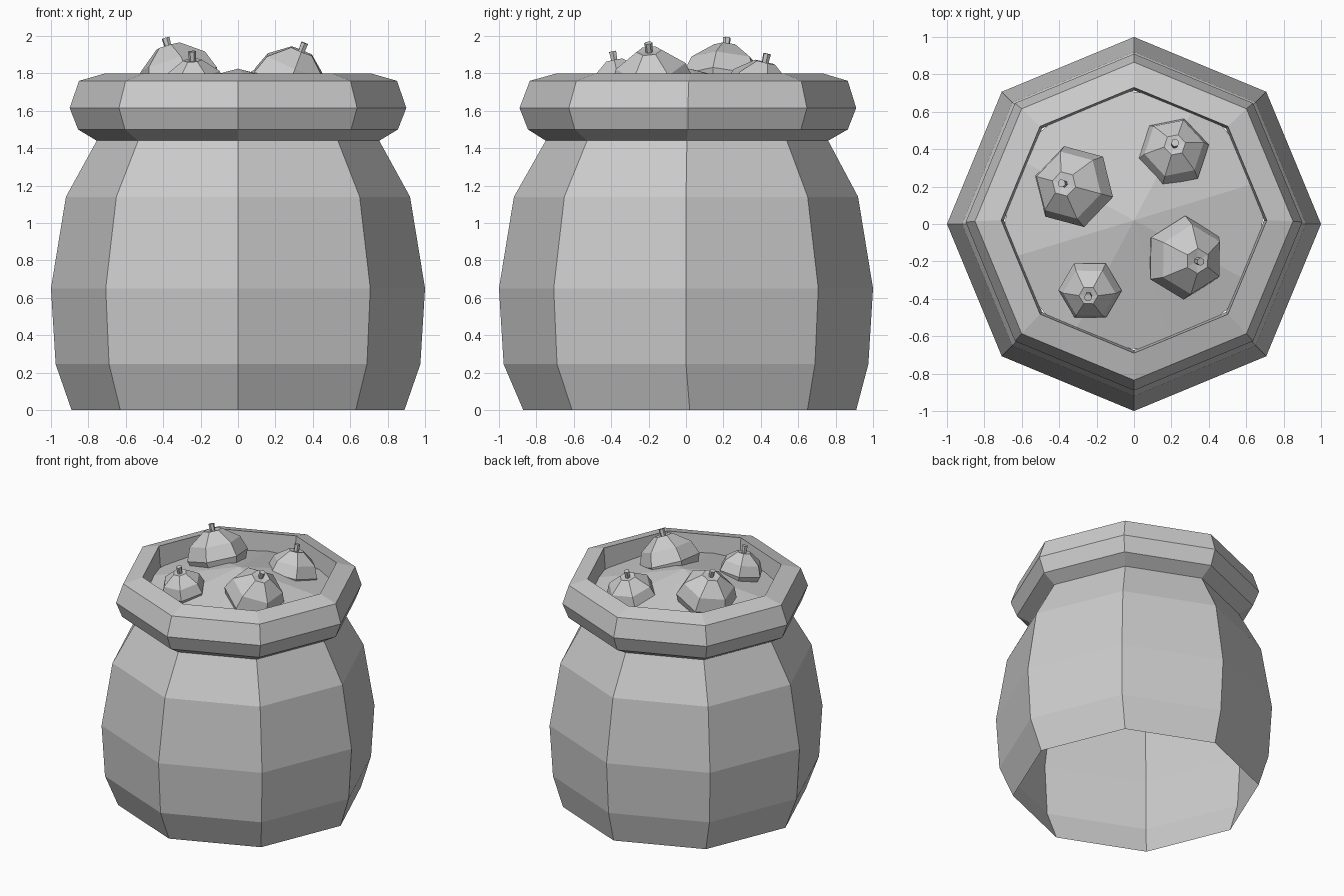
import bpy, math
from mathutils import Matrix, Vector

cube = bpy.data.objects.get("Cube")
if cube:
    bpy.data.objects.remove(cube)

grey = bpy.data.materials.new("plain_grey")
grey.use_nodes = True
grey.diffuse_color = (0.6, 0.6, 0.6, 1)
grey.node_tree.nodes["Principled BSDF"].inputs["Base Color"].default_value = (0.6, 0.6, 0.6, 1)


def lathe(name, profile, sides, turn=0, matrix=Matrix()):
    """Flat-faced turned shape; profile rows are radius, height and optional y shift."""
    verts, faces, rings = [], [], []
    for r, z, *shift in profile:
        y = shift[0] if shift else 0
        start = len(verts)
        count = sides if r else 1
        for i in range(count):
            a = math.radians(turn) + math.tau * i / sides
            verts.append((r * math.cos(a), r * math.sin(a) + y, z))
        rings.append([start + i % count for i in range(sides)])
    for low, high in zip(rings, rings[1:]):
        for i in range(sides):
            j = (i + 1) % sides
            face = [low[i], low[j], high[j], high[i]]
            faces.append(list(dict.fromkeys(face)))
    mesh = bpy.data.meshes.new(name)
    mesh.from_pydata(verts, [], faces)
    mesh.transform(matrix)
    mesh.materials.append(grey)
    obj = bpy.data.objects.new(name, mesh)
    bpy.context.collection.objects.link(obj)
    return obj


# Sack body, open underneath
lathe("sack_body", [(0.89, 0, 0.02), (0.975, 0.245), (1, 0.65),
                    (0.92, 1.14), (0.755, 1.44, 0.005)], 8)

# Rolled rim with an inner wall
lathe("sack_rim", [(0.755, 1.44, 0.005), (0.855, 1.5, 0.01), (0.9, 1.615, 0.01),
                   (0.85, 1.76, 0.015), (0.71, 1.8, 0.02), (0.695, 1.6, 0.02)], 8)

# Shallow heap filling the mouth
lathe("sack_filling", [(0.74, 1.64, 0.02), (0, 1.825, 0.02)], 8, 17)

# Fruit: centre, radius, turn and sideways lean of the stalk
fruits = [((-0.32, 0.20, 1.765), 0.225, 45, (-0.30, 0.08)),
          ((0.21, 0.385, 1.70), 0.195, 12, (0.05, 0.24)),
          ((0.27, -0.18, 1.745), 0.225, 30, (0.40, -0.10)),
          ((-0.235, -0.355, 1.73), 0.17, 0, (-0.06, -0.20))]
for n, (centre, r, turn, lean) in enumerate(fruits, 1):
    axis = Vector((*lean, 1))
    tilt = Vector((0, 0, 1)).rotation_difference(axis).to_matrix().to_4x4()
    place = Matrix.Translation(centre) @ tilt
    lathe(f"fruit_{n}", [(0, -0.6 * r), (0.8 * r, -0.5 * r), (r, 0), (0.83 * r, 0.45 * r),
                         (0.3 * r, 0.84 * r), (0, 0.8 * r)], 6, turn, place)
    lathe(f"fruit_stalk_{n}", [(0.018, 0.78 * r), (0.022, 0.8 * r + 0.055),
                               (0, 0.8 * r + 0.055)], 6, turn, place)
